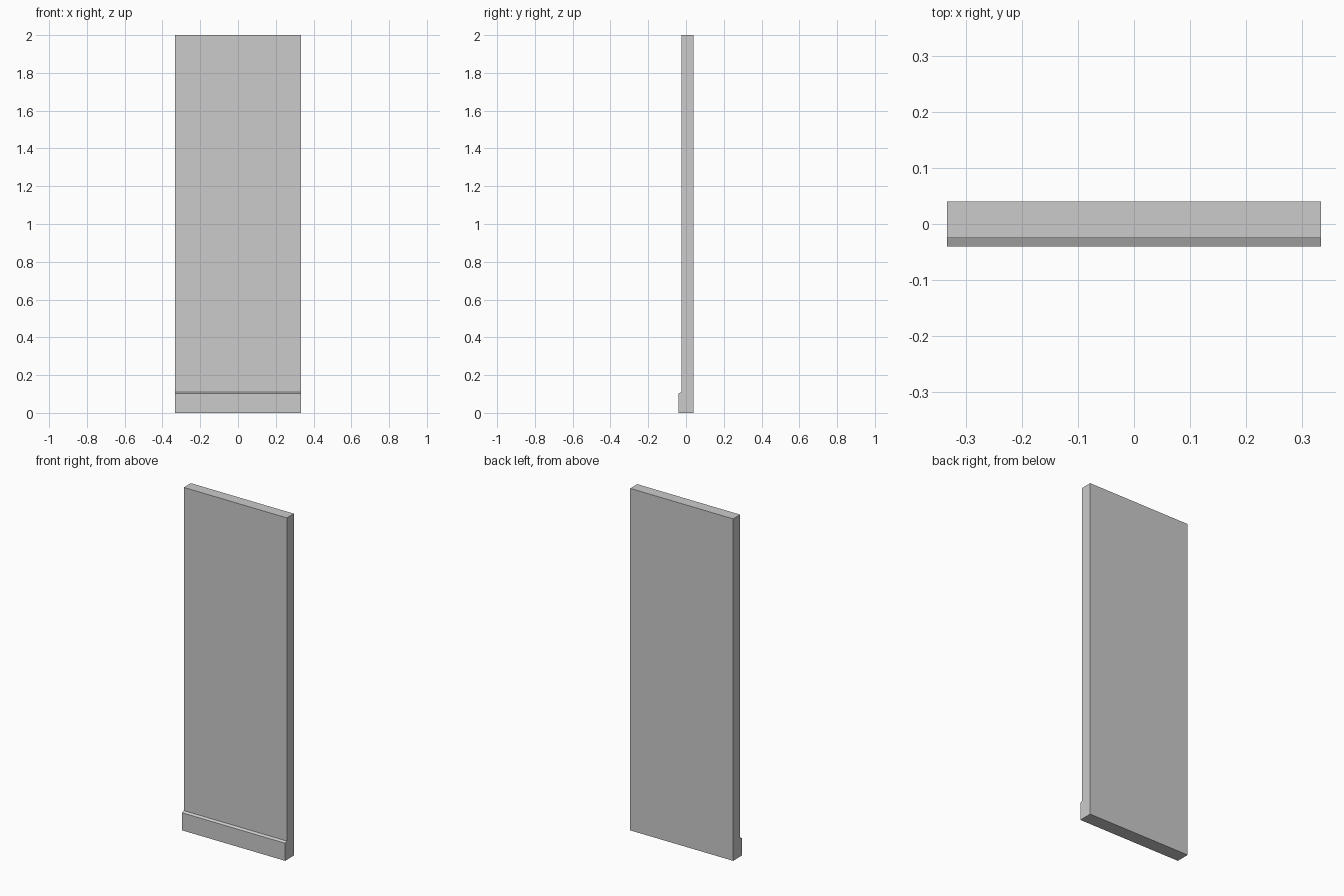
import bpy, bmesh

if "Cube" in bpy.data.objects:
    bpy.data.objects.remove(bpy.data.objects["Cube"])

HALF_WIDTH = 0.333

# Side profile (y, z): flat wall with a bevel-topped skirting on the front
PROFILE = [
    (0.04, 0.0), (0.04, 2.0), (-0.025, 2.0),
    (-0.025, 0.11), (-0.04, 0.103), (-0.04, 0.0),
]

# Extrude the profile across the panel width
bm = bmesh.new()
end = bm.faces.new([bm.verts.new((-HALF_WIDTH, y, z)) for y, z in PROFILE])
ext = bmesh.ops.extrude_face_region(bm, geom=[end], use_keep_orig=True)
moved = [g for g in ext["geom"] if isinstance(g, bmesh.types.BMVert)]
bmesh.ops.translate(bm, vec=(2 * HALF_WIDTH, 0, 0), verts=moved)
bmesh.ops.recalc_face_normals(bm, faces=bm.faces)

mesh = bpy.data.meshes.new("wall_panel_with_skirting")
bm.to_mesh(mesh)
bm.free()
panel = bpy.data.objects.new("wall_panel_with_skirting", mesh)
bpy.context.collection.objects.link(panel)
